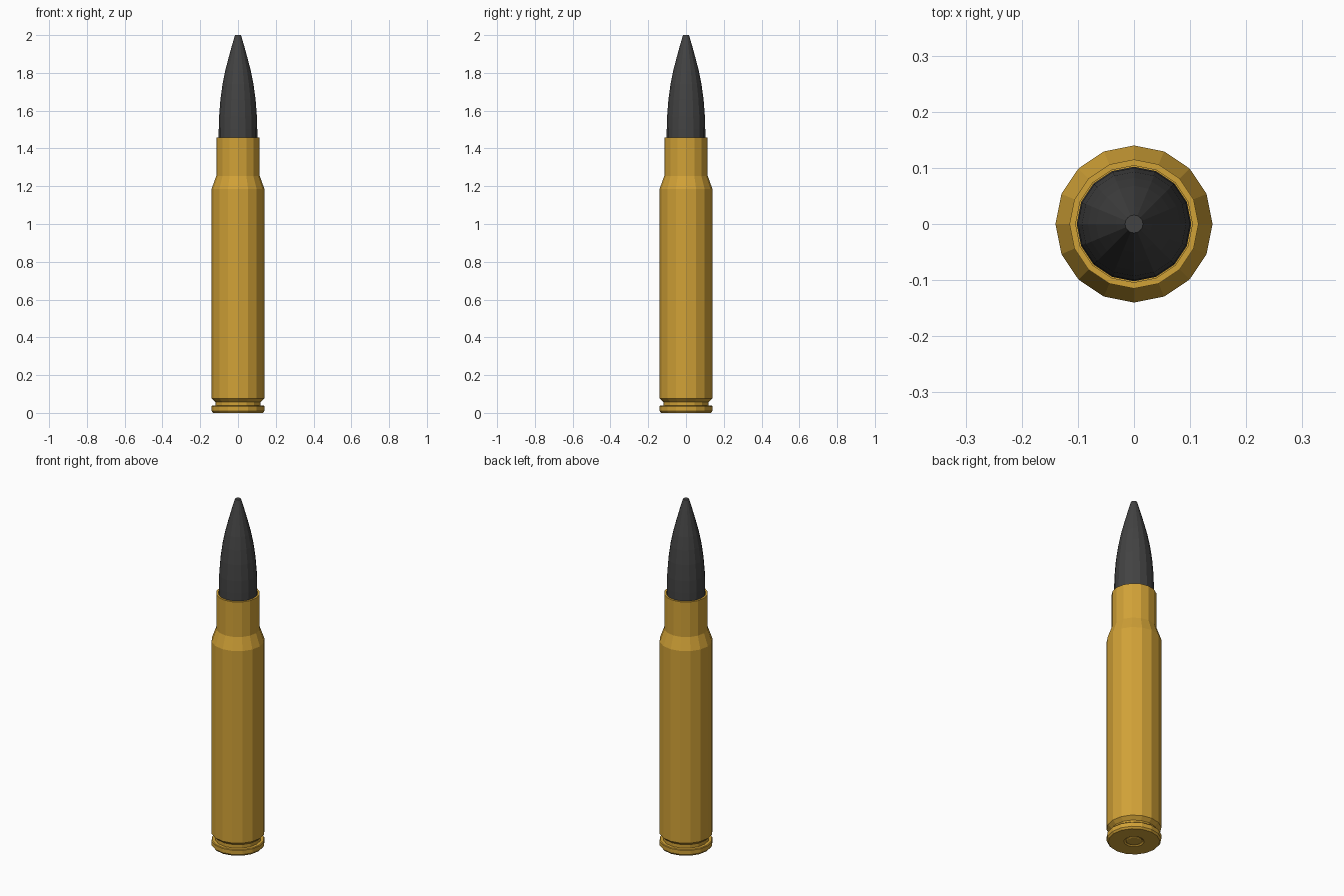
import bpy, bmesh, math

if "Cube" in bpy.data.objects:
    bpy.data.objects.remove(bpy.data.objects["Cube"])

SIDES = 16

def material(name, rgb):
    m = bpy.data.materials.new(name)
    m.diffuse_color = (*rgb, 1)
    m.use_nodes = True
    m.node_tree.nodes["Principled BSDF"].inputs["Base Color"].default_value = m.diffuse_color
    return m

brass = material("brass", (0.64, 0.36, 0.038))
dark_metal = material("dark_grey_metal", (0.055, 0.055, 0.055))

def lathe(name, profile, mat, sides=SIDES):
    """Revolve (radius, z) points around z, flat shaded, capping both ends."""
    bm = bmesh.new()
    rings = []
    for r, z in profile:
        rings.append([bm.verts.new((r * math.cos(2 * math.pi * i / sides),
                                    r * math.sin(2 * math.pi * i / sides), z))
                      for i in range(sides)])
    for a, b in zip(rings, rings[1:]):
        for i in range(sides):
            j = (i + 1) % sides
            bm.faces.new((a[i], a[j], b[j], b[i]))
    bm.faces.new(rings[0][::-1])
    bm.faces.new(rings[-1])
    bmesh.ops.recalc_face_normals(bm, faces=bm.faces)
    me = bpy.data.meshes.new(name)
    bm.to_mesh(me)
    bm.free()
    me.materials.append(mat)
    ob = bpy.data.objects.new(name, me)
    bpy.context.collection.objects.link(ob)
    return ob

# Casing: primer recess, rim, extractor groove, body, shoulder, neck, mouth lip
lathe("casing", [
    (0.042, 0.008), (0.052, 0.0), (0.132, 0.0), (0.14, 0.01), (0.14, 0.034),
    (0.137, 0.038), (0.12, 0.038), (0.12, 0.058), (0.14, 0.076),
    (0.14, 1.185), (0.115, 1.255), (0.115, 1.457), (0.104, 1.457), (0.104, 1.40),
], brass)

# Primer cap set in the base
lathe("primer", [(0.036, 0.001), (0.042, 0.004), (0.042, 0.02)], brass)

# Pointed projectile with a small flat tip
lathe("projectile", [
    (0.102, 1.39), (0.102, 1.50), (0.1, 1.57), (0.093, 1.66), (0.082, 1.74),
    (0.068, 1.81), (0.05, 1.88), (0.032, 1.945), (0.016, 2.0),
], dark_metal)
